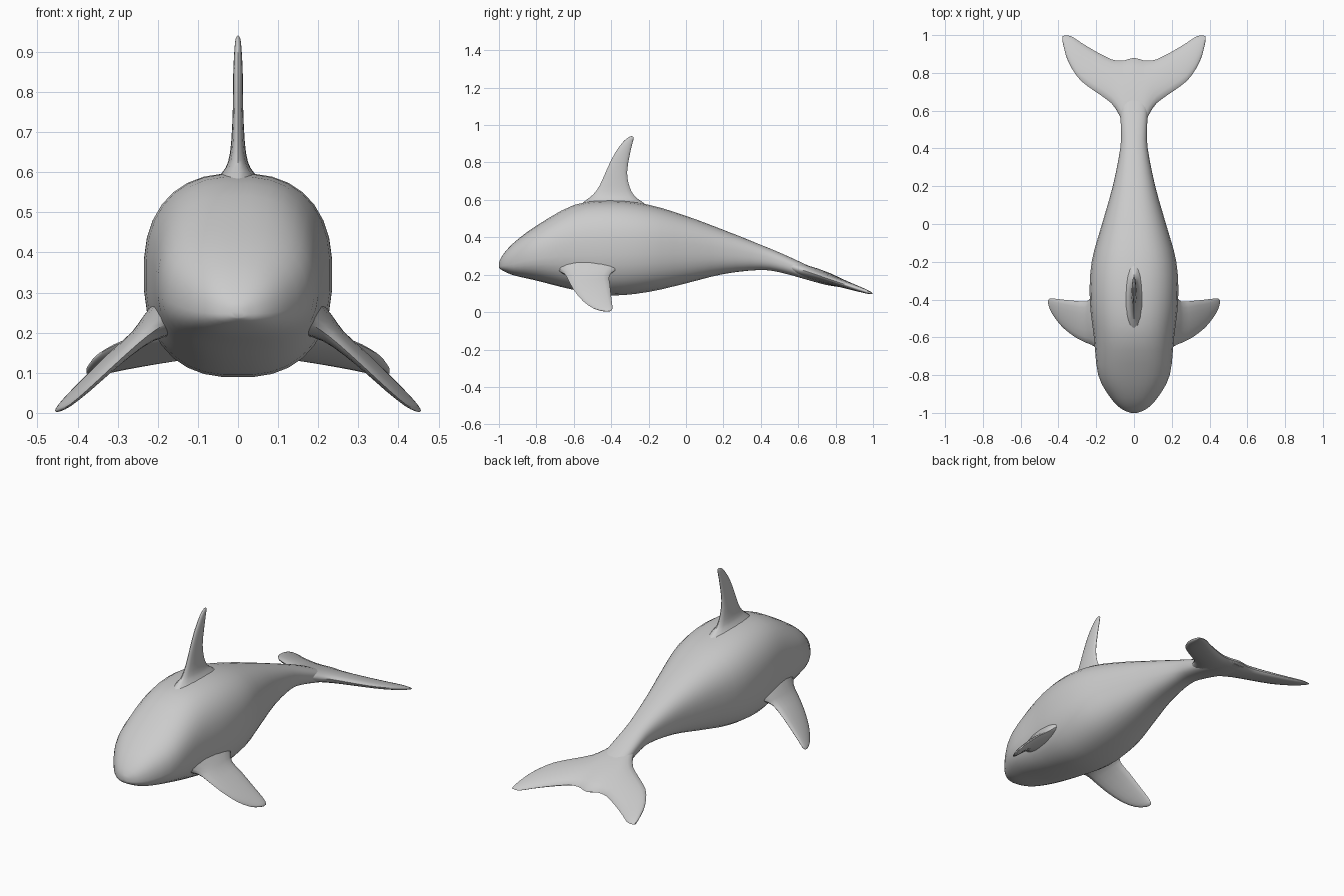
import bpy, bmesh, math
from mathutils import Vector

skin = bpy.data.materials.new("grey skin")
skin.diffuse_color = (0.60, 0.60, 0.60, 1)


def smooth_rows(rows, steps):
    """Catmull-Rom interpolation of station rows."""
    out = []
    for i in range(len(rows) - 1):
        p0, p1, p2, p3 = (rows[min(max(i + k, 0), len(rows) - 1)] for k in (-1, 0, 1, 2))
        for s in range(steps):
            t = s / steps
            out.append([0.5 * (2 * b + (c - a) * t + (2 * a - 5 * b + 4 * c - d) * t * t
                               + (3 * b - a - 3 * c + d) * t ** 3)
                        for a, b, c, d in zip(p0, p1, p2, p3)])
    out.append(list(rows[-1]))
    return out


def loft(name, rings):
    """Skin a closed shape through equal-sized rings."""
    bm = bmesh.new()
    vs = [[bm.verts.new(p) for p in r] for r in rings]
    n = len(vs[0])
    for a, b in zip(vs, vs[1:]):
        for i in range(n):
            j = (i + 1) % n
            bm.faces.new((a[i], a[j], b[j], b[i]))
    bm.faces.new(vs[0])
    bm.faces.new(vs[-1])
    bmesh.ops.recalc_face_normals(bm, faces=bm.faces)
    me = bpy.data.meshes.new(name)
    bm.to_mesh(me)
    bm.free()
    me.materials.append(skin)
    ob = bpy.data.objects.new(name, me)
    bpy.context.collection.objects.link(ob)
    bpy.context.view_layer.objects.active = ob
    ob.select_set(True)
    bpy.ops.object.shade_smooth_by_angle(angle=math.radians(50))
    ob.select_set(False)
    return ob


def body_ring(y, w, top, mid, bot, n=32):
    """Rounded-box section with its widest line at height mid."""
    pts = []
    for i in range(n):
        a = 2 * math.pi * (i + 0.5) / n
        c, s = math.cos(a), math.sin(a)
        e = 0.82
        h = top - mid if s > 0 else mid - bot
        pts.append((w * math.copysign(abs(c) ** e, c), y,
                    mid + h * math.copysign(abs(s) ** e, s)))
    return pts


def fin_ring(lead, trail, thick, normal, n=16):
    """Elliptical section between a leading and a trailing edge point."""
    lead, trail, normal = Vector(lead), Vector(trail), Vector(normal).normalized()
    mid, half = (lead + trail) / 2, (lead - trail) / 2
    return [mid + half * math.cos(2 * math.pi * i / n)
            + normal * thick * math.sin(2 * math.pi * i / n) for i in range(n)]


# Body: y, half width, top, widest height, bottom
body = [(-1.0, 0.015, 0.265, 0.25, 0.238), (-0.98, 0.065, 0.305, 0.252, 0.222),
        (-0.92, 0.125, 0.372, 0.268, 0.196), (-0.80, 0.19, 0.462, 0.305, 0.168),
        (-0.60, 0.213, 0.573, 0.335, 0.118), (-0.40, 0.235, 0.598, 0.345, 0.088),
        (-0.20, 0.225, 0.575, 0.345, 0.107), (0.0, 0.17, 0.515, 0.34, 0.153),
        (0.20, 0.113, 0.44, 0.325, 0.203), (0.40, 0.073, 0.36, 0.295, 0.225),
        (0.52, 0.07, 0.31, 0.26, 0.208), (0.65, 0.075, 0.25, 0.213, 0.172),
        (0.76, 0.07, 0.197, 0.17, 0.143), (0.86, 0.04, 0.15, 0.142, 0.13)]
loft("body", [body_ring(*r) for r in smooth_rows(body, 3)])

# Dorsal fin: leading y, z, trailing y, z, half thickness
dorsal = [(-0.60, 0.545, -0.17, 0.54, 0.085), (-0.53, 0.602, -0.235, 0.59, 0.042),
          (-0.495, 0.63, -0.275, 0.62, 0.025), (-0.46, 0.68, -0.302, 0.67, 0.017),
          (-0.42, 0.77, -0.315, 0.745, 0.013), (-0.38, 0.85, -0.302, 0.835, 0.012),
          (-0.335, 0.912, -0.287, 0.90, 0.009), (-0.305, 0.936, -0.28, 0.928, 0.006),
          (-0.29, 0.941, -0.284, 0.939, 0.002)]
loft("dorsal_fin", [fin_ring((0, a, b), (0, c, d), t, (1, 0, 0))
                    for a, b, c, d, t in smooth_rows(dorsal, 2)])

# Side flippers: leading xyz, trailing xyz, half thickness
flipper = [(0.16, -0.71, 0.235, 0.16, -0.31, 0.25, 0.06),
           (0.208, -0.65, 0.205, 0.215, -0.375, 0.225, 0.035),
           (0.25, -0.63, 0.172, 0.25, -0.41, 0.195, 0.022),
           (0.31, -0.60, 0.118, 0.31, -0.407, 0.148, 0.017),
           (0.375, -0.55, 0.058, 0.38, -0.40, 0.083, 0.014),
           (0.42, -0.495, 0.02, 0.43, -0.394, 0.035, 0.010),
           (0.445, -0.45, 0.007, 0.448, -0.395, 0.013, 0.007),
           (0.454, -0.42, 0.003, 0.455, -0.405, 0.005, 0.002)]
for side, word in ((1, "right"), (-1, "left")):
    loft(word + "_flipper",
         [fin_ring((side * a, b, c), (side * d, e, f), t, (side * 0.7, 0, 0.7))
          for a, b, c, d, e, f, t in smooth_rows(flipper, 2)])


# Tail fluke: x, leading y, trailing y, half thickness, mirrored across x = 0
def slope(y):
    return 0.232 - (y - 0.6) * 0.335


half = [(0.0, 0.50, 0.88, 0.034), (0.05, 0.525, 0.866, 0.033), (0.08, 0.58, 0.865, 0.031),
        (0.12, 0.64, 0.872, 0.028), (0.20, 0.698, 0.912, 0.023), (0.28, 0.757, 0.96, 0.018),
        (0.33, 0.825, 0.993, 0.014), (0.36, 0.89, 0.998, 0.010), (0.378, 0.965, 0.995, 0.004)]
fluke = [(-x, a, b, t) for x, a, b, t in reversed(half[1:])] + half
loft("tail_fluke", [fin_ring((x, a, slope(a)), (x, b, slope(b)), t, (0, 0.32, 0.95))
                    for x, a, b, t in smooth_rows(fluke, 2)])
